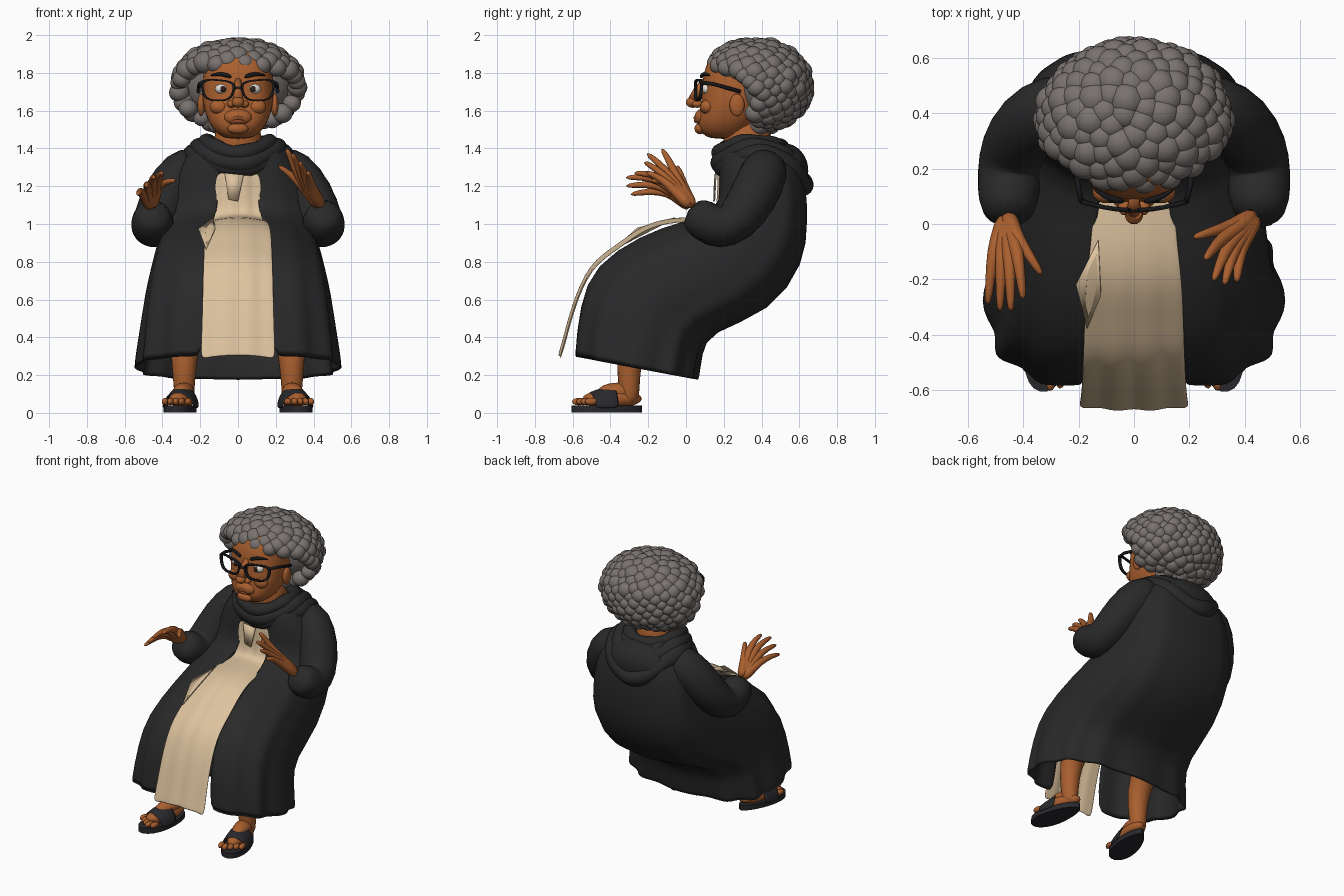
import bpy, bmesh, random
from math import sin, cos, pi, asin, sqrt, radians
from mathutils import Vector, Matrix

random.seed(4)
if "Cube" in bpy.data.objects:
    bpy.data.objects.remove(bpy.data.objects["Cube"])


def material(name, *rgb):
    m = bpy.data.materials.new(name)
    m.use_nodes = True
    m.diffuse_color = (*rgb, 1)
    m.node_tree.nodes["Principled BSDF"].inputs["Base Color"].default_value = (*rgb, 1)
    return m


robe_black = material("robe black", .022, .022, .023)
linen = material("linen cream", .72, .54, .34)
skin = material("skin brown", .40, .115, .028)
lip_brown = material("lip brown", .30, .075, .025)
hair_grey = material("hair grey", .19, .17, .16)
black = material("frame black", .009, .009, .011)
sandal_dark = material("sandal charcoal", .022, .022, .026)
eye_white = material("eye white", .75, .72, .68)
iris_brown = material("iris dark brown", .03, .015, .01)


def finish(bm, name, mat, sub=0, solid=0):
    bmesh.ops.recalc_face_normals(bm, faces=bm.faces)
    mesh = bpy.data.meshes.new(name)
    bm.to_mesh(mesh)
    bm.free()
    mesh.materials.append(mat)
    ob = bpy.data.objects.new(name, mesh)
    bpy.context.collection.objects.link(ob)
    mesh.shade_smooth()
    if solid:
        mod = ob.modifiers.new("thickness", "SOLIDIFY")
        mod.thickness = solid
    if sub:
        mod = ob.modifiers.new("smooth", "SUBSURF")
        mod.levels = mod.render_levels = sub
    return ob


def loft(bm, rings, around=True, along=False, caps=False):
    """Skin a list of point rings."""
    rows = [[bm.verts.new(p) for p in ring] for ring in rings]
    n = len(rows[0])
    for i in range(len(rows) if along else len(rows) - 1):
        a, b = rows[i], rows[(i + 1) % len(rows)]
        for j in range(n if around else n - 1):
            k = (j + 1) % n
            bm.faces.new((a[j], a[k], b[k], b[j]))
    if caps:
        bm.faces.new(rows[0])
        bm.faces.new(rows[-1])


def tube(bm, pts, radii, closed=False, n=10):
    pts = [Vector(p) for p in pts]
    span = pts[-1] - pts[0]
    axis = min(range(3), key=lambda k: abs(span[k]))
    ref = Vector((0, 0, 1)) if closed else Vector([k == axis for k in range(3)])
    rings, m = [], len(pts)
    for i, p in enumerate(pts):
        before = pts[i - 1] if closed or i else p
        after = pts[(i + 1) % m] if closed or i < m - 1 else p
        t = (after - before).normalized()
        u = t.cross(ref).normalized()
        v = t.cross(u)
        r = radii[i] if isinstance(radii, (list, tuple)) else radii
        rings.append([p + r * (u * cos(2 * pi * j / n) + v * sin(2 * pi * j / n)) for j in range(n)])
    loft(bm, rings, along=closed, caps=not closed)


def ball(bm, centre, size, level=3):
    mat = Matrix.Translation(centre) @ Matrix.Diagonal((*size, 1))
    bmesh.ops.create_icosphere(bm, subdivisions=level, radius=1, matrix=mat)


def power(v, e):
    return abs(v) ** e * (1 if v > 0 else -1)


def side_pts(s, pts):
    return [(s * x, y, z) for x, y, z in pts]


# Robe: front point, back point, half width, half opening, fold depth
E = .72
bm = bmesh.new()
rings = []
for fy, fz, by, bz, hw, gap, fold in (
        (.20, 1.44, .50, 1.45, .17, .08, 0), (.17, 1.36, .59, 1.37, .29, .10, 0),
        (.17, 1.20, .64, 1.20, .36, .10, .01), (.17, 1.06, .64, 1.00, .38, .11, .01),
        (-.03, 1.02, .63, .80, .42, .14, .01), (-.25, .95, .45, .53, .46, .16, .01),
        (-.50, .79, .12, .43, .49, .17, .015), (-.58, .58, .08, .32, .51, .18, .025),
        (-.61, .29, .06, .17, .54, .19, .04)):
    start = asin((gap / hw) ** (1 / E))
    front, back = Vector((0, fy, fz)), Vector((0, by, bz))
    ring = []
    for j in range(49):
        a = start + (2 * pi - 2 * start) * j / 48
        swell = 1 + fold * cos(12 * a)
        p = (front + back) / 2 + (front - back) / 2 * power(cos(a), E) * swell
        p.x = hw * power(sin(a), E) * swell
        ring.append(p)
    rings.append(ring)
loft(bm, rings, around=False)
finish(bm, "robe", robe_black, sub=1, solid=.012)

# Dress panel showing through the open robe
bm = bmesh.new()
rings = []
for y, z, hw in ((.175, 1.29, .12), (.175, 1.06, .13), (.12, 1.03, .14), (-.06, 1.03, .155),
                 (-.22, .995, .175), (-.36, .885, .18), (-.51, .79, .185),
                 (-.60, .56, .19), (-.64, .40, .195), (-.67, .30, .20)):
    rings.append([(hw * u / 5, y + .012 * (u / 5) ** 2 + .006 * cos(2 * u),
                   z - .02 * (u / 5) ** 2) for u in range(-5, 6)])
loft(bm, rings, around=False)
finish(bm, "dress_panel", linen, sub=2, solid=.008)

# Turned edge of the dress and its small collar flap
for name, pts in (("dress_fold", ((-.13, -.06, 1.035), (-.21, -.22, .975), (-.17, -.38, .87), (-.12, -.26, .98))),
                  ("collar_flap", ((-.07, .162, 1.27), (.03, .155, 1.26), (.0, .15, 1.12), (-.05, .155, 1.13)))):
    bm = bmesh.new()
    bm.faces.new([bm.verts.new(p) for p in pts])
    finish(bm, name, linen, solid=.006)

# Cowl rolls and the hood lying on the back: centre y, radii, height, drops, thickness
bm = bmesh.new()
for cy, rx, ry, z, drop_front, drop_back, r in (
        (.34, .17, .165, 1.435, .06, .03, .045), (.38, .21, .20, 1.405, .085, .10, .055),
        (.41, .24, .21, 1.37, .07, .17, .06)):
    path, radii = [], []
    for j in range(28):
        c, s = cos(2 * pi * j / 28), sin(2 * pi * j / 28)
        path.append((rx * s, cy - ry * c, z - drop_front * max(c, 0) ** 2 - drop_back * max(-c, 0) ** 2))
        radii.append(r * (1 + .12 * sin(3 * pi * j / 7)))
    tube(bm, path, radii, closed=True)
ball(bm, (0, .52, 1.28), (.24, .13, .15))
finish(bm, "hood_and_cowl", robe_black, sub=1)

# Head, built upward in rings: height, front, back, half width
bm = bmesh.new()
rings = []
for z, fy, by, hw in ((1.45, .13, .26, .06), (1.475, .085, .31, .11), (1.52, .062, .35, .145),
                      (1.56, .066, .38, .165), (1.62, .075, .42, .185), (1.69, .085, .45, .19),
                      (1.755, .085, .48, .19), (1.84, .10, .48, .18), (1.91, .15, .46, .15),
                      (1.95, .22, .42, .09)):
    rings.append([(hw * power(sin(a), .8), (fy + by) / 2 - (by - fy) / 2 * power(cos(a), .8), z)
                  for a in [2 * pi * j / 24 + .01 for j in range(24)]])
loft(bm, rings, caps=True)
tube(bm, ((0, .36, 1.33), (0, .32, 1.45), (0, .30, 1.56)), (.15, .125, .12), n=16)
finish(bm, "head", skin, sub=1)

# Nose, cheeks, muzzle and ears
bm = bmesh.new()
tube(bm, ((0, .10, 1.76), (0, .065, 1.71), (0, .04, 1.655)), (.018, .024, .03))
ball(bm, (0, .035, 1.645), (.033, .036, .03))
ball(bm, (0, .085, 1.565), (.075, .04, .045))
ball(bm, (0, .075, 1.505), (.055, .03, .03))
for s in (1, -1):
    ball(bm, (s * .034, .06, 1.635), (.024, .028, .02))
    ball(bm, (s * .10, .115, 1.62), (.05, .04, .04))
    ball(bm, (s * .195, .27, 1.63), (.02, .04, .06))
finish(bm, "facial_features", skin)

bm = bmesh.new()
for z, depth in ((1.563, .047), (1.546, .050)):
    tube(bm, [(x * .05, depth + .02 * x * x, z - .012 * x * x) for x in (-1, -.5, 0, .5, 1)],
         (.004, .009, .011, .009, .004))
finish(bm, "lips", lip_brown, sub=1)

# Eyes, brows and spectacles
frames = bmesh.new()
for s, side in ((1, "left"), (-1, "right")):
    bm = bmesh.new()
    ball(bm, (s * .085, .115, 1.715), (.036, .034, .028))
    finish(bm, side + "_eye", eye_white)
    bm = bmesh.new()
    ball(bm, (s * .08, .088, 1.715), (.016, .012, .017))
    finish(bm, side + "_iris", iris_brown)
    bm = bmesh.new()
    tube(bm, side_pts(s, ((.03, .08, 1.775), (.09, .09, 1.80), (.15, .13, 1.785))), (.012, .013, .005))
    finish(bm, side + "_brow", black, sub=1)
    rim = []
    for j in range(24):
        c, d = power(cos(2 * pi * j / 24), .65), power(sin(2 * pi * j / 24), .65)
        x = .105 + c * (.08 + .012 * d)
        rim.append((s * x, .05 + .9 * x * x, 1.708 + .053 * d + .008 * c * max(d, 0)))
    rings = []
    for grow, dy in ((.93, -.008), (1.1, -.008), (1.1, .008), (.93, .008)):
        rings.append([(s * .105 + (x - s * .105) * grow, y + dy, 1.708 + (z - 1.708) * grow) for x, y, z in rim])
    loft(frames, rings, along=True)
    tube(frames, side_pts(s, ((.19, .08, 1.75), (.205, .15, 1.74), (.21, .29, 1.70))), .010)
tube(frames, [(x, .05, 1.72) for x in (-.03, 0, .03)], .009)
finish(frames, "spectacles", black)

# Curly hair: a scalp covered with overlapping curls, kept off the face
bm = bmesh.new()
ball(bm, (0, .45, 1.74), (.29, .19, .22))
count = 280
for i in range(count):
    h = 1 - 2 * (i + .5) / count
    w, a = sqrt(1 - h * h), i * pi * (3 - sqrt(5))
    x, y, z = .315 * w * cos(a), .37 + .26 * w * sin(a), 1.73 + .215 * h
    if y < min(.36, max(.05, .33 - 1.5 * (z - 1.74))):
        continue
    r = random.uniform(.042, .056) + .012 * max(h, 0)
    ball(bm, (x, y, z - .01 * max(h, 0)), (r, r, r * .95))
finish(bm, "curly_hair", hair_grey)

# Sleeves, legs and sandals, mirrored
for s, side in ((1, "left"), (-1, "right")):
    bm = bmesh.new()
    tube(bm, side_pts(s, ((.19, .43, 1.33), (.29, .42, 1.28), (.385, .36, 1.15), (.44, .27, 1.01),
                          (.45, .18, .97), (.455, .09, 1.02), (.45, .01, 1.075))),
         (.10, .135, .135, .125, .12, .115, .085), n=14)
    finish(bm, side + "_sleeve", robe_black, sub=1)

    bm = bmesh.new()
    tube(bm, side_pts(s, ((.27, -.10, .55), (.28, -.28, .40), (.285, -.305, .25), (.285, -.30, .12), (.285, -.30, .04))),
         (.09, .085, .068, .056, .05), n=12)
    finish(bm, side + "_leg", skin, sub=1)

    # Foot parts are made pointing forward, then turned outward
    turn = Matrix.Diagonal((s, 1, 1, 1)) @ Matrix.Translation((.30, -.42, 0)) @ Matrix.Rotation(radians(12), 4, "Z")

    bm = bmesh.new()
    ball(bm, (0, .03, .075), (.065, .16, .05))
    ball(bm, (0, .06, .11), (.055, .11, .05))
    for k in range(5):
        ball(bm, ((k - 2) * .033, -.145 + .016 * abs(k - 1), .06), (.018, .036, .02), 2)
    bm.transform(turn)
    finish(bm, side + "_foot", skin)

    bm = bmesh.new()
    outline = [2 * pi * j / 24 for j in range(24)]
    rings = [[((.08 - .018 * sin(a)) * cos(a), .19 * sin(a), z) for a in outline] for z in (.002, .038)]
    loft(bm, rings, caps=True)
    bm.transform(turn)
    sole = finish(bm, side + "_sandal_sole", sandal_dark)
    sole.modifiers.new("edge", "EDGE_SPLIT")

    bm = bmesh.new()
    rings = [[(.09 * cos(pi * j / 12), y + .02 * abs(cos(pi * j / 12)), .025 + h * sin(pi * j / 12))
              for j in range(13)] for y, h in ((-.10, .085), (-.04, .105), (.03, .125))]
    loft(bm, rings, around=False)
    bm.transform(turn)
    finish(bm, side + "_sandal_strap", sandal_dark, sub=1, solid=.012)

# Hands: each finger runs from the wrist through its knuckle to its tip, thumb first
hands = {
    "left_hand": ((.44, .03, 1.09), (
        ((.34, -.01, 1.20), (.21, -.05, 1.31)), ((.31, -.06, 1.27), (.255, -.13, 1.40)),
        ((.335, -.085, 1.255), (.285, -.21, 1.375)), ((.36, -.095, 1.235), (.325, -.225, 1.33)),
        ((.385, -.095, 1.21), (.37, -.215, 1.275)))),
    "right_hand": ((-.46, .03, 1.09), (
        ((-.42, -.05, 1.20), (-.33, -.19, 1.23)), ((-.42, -.11, 1.24), (-.40, -.28, 1.27)),
        ((-.45, -.13, 1.23), (-.445, -.325, 1.245)), ((-.48, -.12, 1.20), (-.485, -.325, 1.20)),
        ((-.51, -.10, 1.17), (-.53, -.30, 1.155))))}
for name, (wrist, fingers) in hands.items():
    bm = bmesh.new()
    wrist = Vector(wrist)
    for knuckle, tip in fingers:
        k, t = Vector(knuckle), Vector(tip)
        bend = (k + t) / 2 + Vector((0, 0, .012))
        tube(bm, (wrist, wrist.lerp(k, .55), k, bend, t), (.042, .032, .025, .019, .013), n=8)
    finish(bm, name, skin, sub=1)
